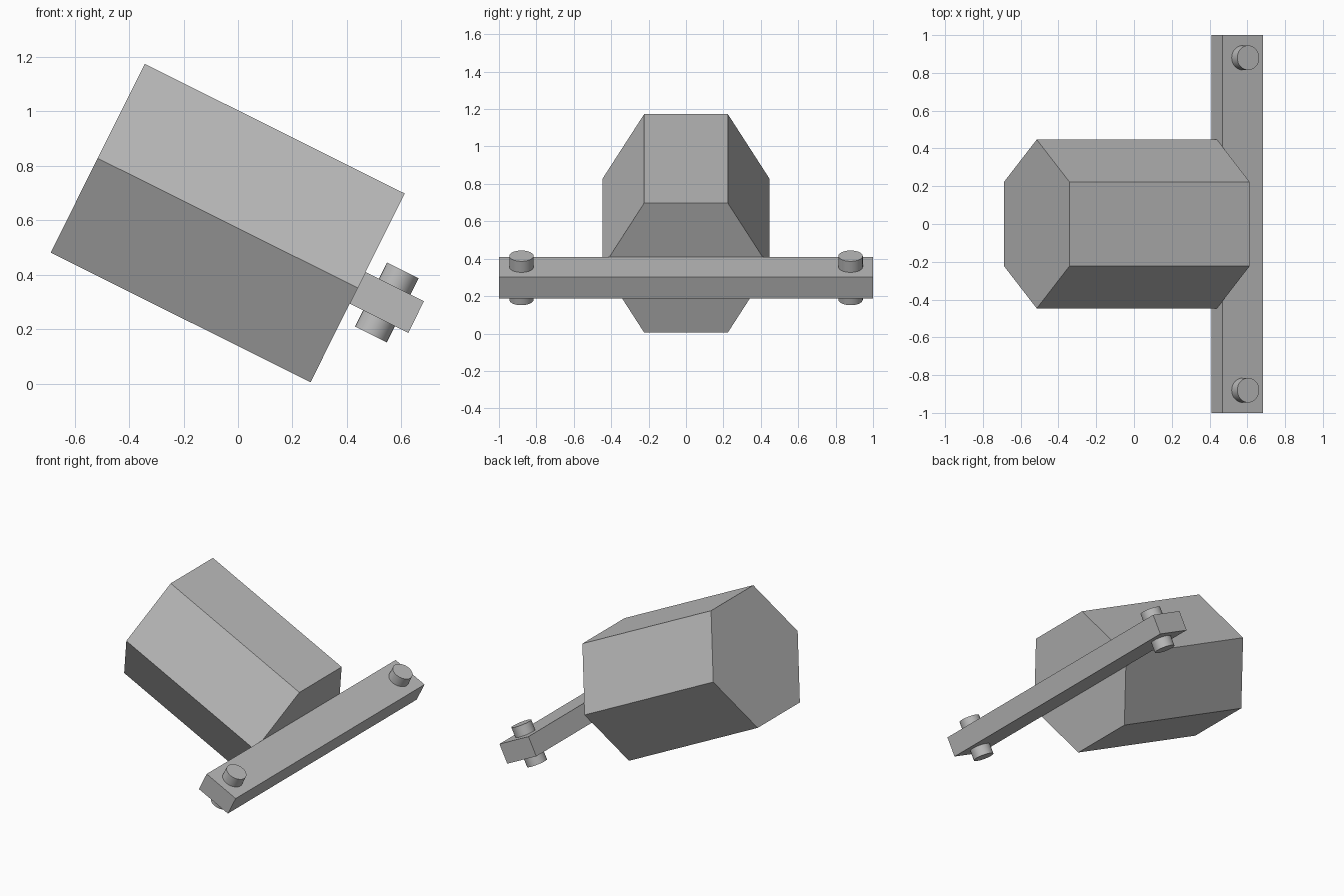
import bpy
from math import radians
from mathutils import Matrix, Vector

default = bpy.data.objects.get("Cube")
if default:
    bpy.data.objects.remove(default, do_unlink=True)

grey = bpy.data.materials.new("plain_grey")
grey.use_nodes = True
grey.diffuse_color = (0.5, 0.5, 0.5, 1)
grey.node_tree.nodes["Principled BSDF"].inputs["Base Color"].default_value = (0.5, 0.5, 0.5, 1)

# Shared tilt: local x runs down the head, local z runs along the pins
TILT = radians(26.5)
HEAD_CENTRE = Vector((-0.038, 0, 0.589))
HEAD_LENGTH, HEAD_RADIUS = 1.066, 0.447
BAR_WIDTH, BAR_THICK = 0.24, 0.13


def place(x, y):
    """Point at distance x down the tilted axis and y across."""
    return HEAD_CENTRE + Matrix.Rotation(TILT, 3, 'Y') @ Vector((x, y, 0))


def finish(name):
    obj = bpy.context.object
    obj.name = name
    obj.data.materials.append(grey)
    return obj


# Hexagonal head, with edges pointing to the sides
bpy.ops.mesh.primitive_cylinder_add(vertices=6, radius=HEAD_RADIUS, depth=HEAD_LENGTH,
                                    location=HEAD_CENTRE, rotation=(0, TILT + radians(90), 0))
finish("hexagonal_head")

# Long cross bar, flush against the lower end of the head
bar_x = (HEAD_LENGTH + BAR_WIDTH) / 2
bpy.ops.mesh.primitive_cube_add(size=1, location=place(bar_x, 0), rotation=(0, TILT, 0))
bar = finish("cross_bar")
bar.scale = (BAR_WIDTH, 2, BAR_THICK)

# Round pins through both ends of the bar
for side, y in (("left", 0.88), ("right", -0.88)):
    bpy.ops.mesh.primitive_cylinder_add(vertices=32, radius=0.065, depth=0.262,
                                        location=place(bar_x, y), rotation=(0, TILT, 0))
    finish(side + "_pin")
    bpy.ops.object.shade_smooth_by_angle(angle=radians(40))
